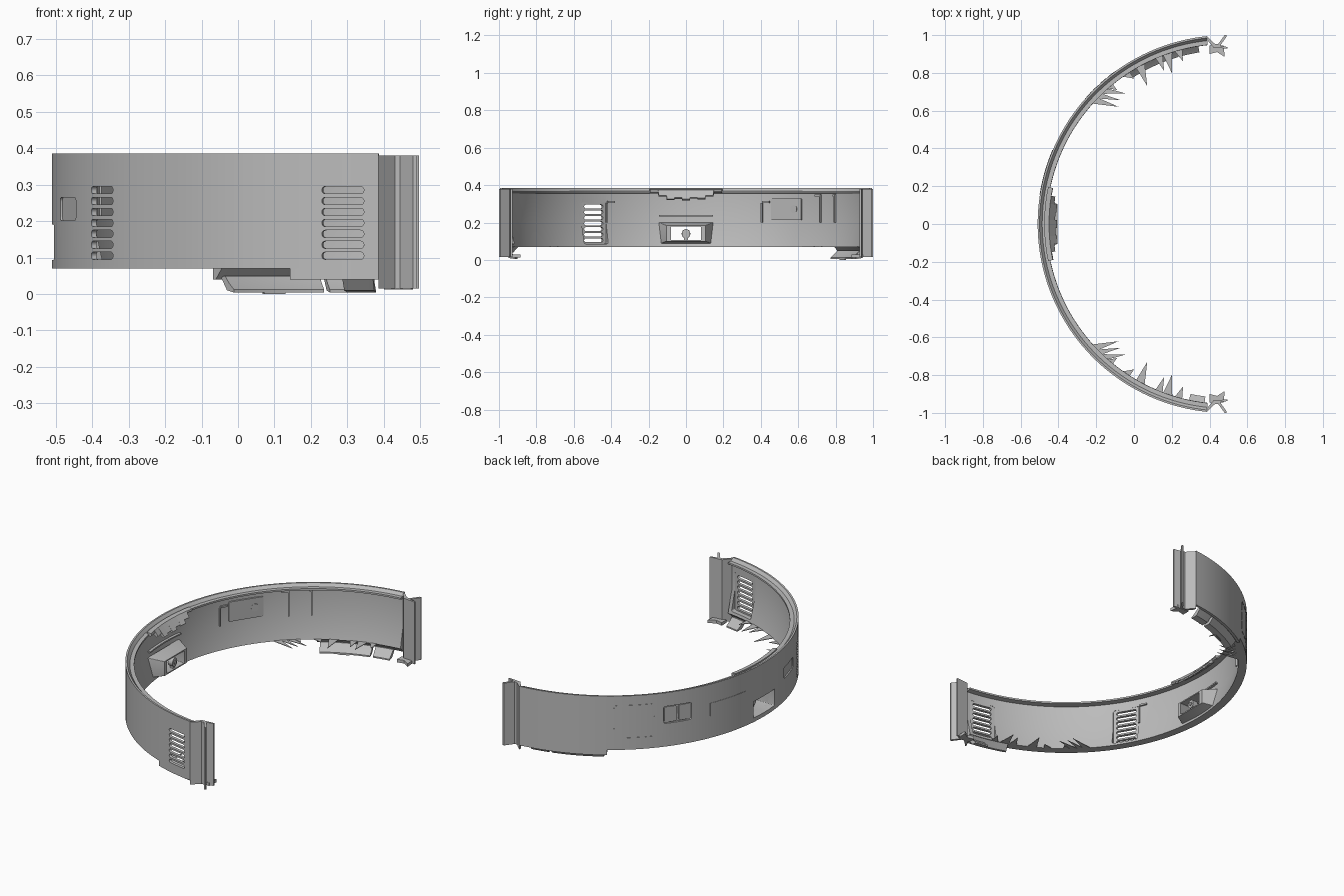
import bpy, bmesh, math
from math import radians, cos, sin, pi

CX = 0.49   # centre of the arc on x; outer radius is 1

if "Cube" in bpy.data.objects:
    bpy.data.objects.remove(bpy.data.objects["Cube"])

grey = bpy.data.materials.new("plain_grey")
grey.use_nodes = True
grey.diffuse_color = (0.5, 0.5, 0.5, 1)
grey.node_tree.nodes["Principled BSDF"].inputs["Base Color"].default_value = (0.5, 0.5, 0.5, 1)


def polar(deg, r, z):
    return (CX + r * cos(radians(deg)), r * sin(radians(deg)), z)


def shade(ob):
    bpy.ops.object.select_all(action='DESELECT')
    ob.select_set(True)
    bpy.context.view_layer.objects.active = ob
    bpy.ops.object.shade_smooth_by_angle(angle=radians(25))


def finish(name, bm, smooth=True):
    bmesh.ops.recalc_face_normals(bm, faces=bm.faces)
    mesh = bpy.data.meshes.new(name)
    bm.to_mesh(mesh)
    bm.free()
    mesh.materials.append(grey)
    ob = bpy.data.objects.new(name, mesh)
    bpy.context.collection.objects.link(ob)
    if smooth:
        shade(ob)
    return ob


def loft(bm, rings):
    """Skin a list of closed point rings and cap both ends."""
    rows = [[bm.verts.new(p) for p in ring] for ring in rings]
    n = len(rows[0])
    for a, b in zip(rows, rows[1:]):
        for i in range(n):
            j = (i + 1) % n
            bm.faces.new((a[i], a[j], b[j], b[i]))
    bm.faces.new(rows[0])
    bm.faces.new(rows[-1][::-1])


def arc(name, start, end, profile):
    """Sweep an (r, z) profile around the centre between two angles."""
    steps = max(1, round(abs(end - start) / 2))
    bm = bmesh.new()
    loft(bm, [[polar(start + (end - start) * k / steps, r, z) for r, z in profile]
              for k in range(steps + 1)])
    return finish(name, bm)


def band(r0, r1, z0, z1):
    return [(r0, z0), (r1, z0), (r1, z1), (r0, z1)]


def rounded(w, h, c, seg=4):
    """Rounded rectangle outline about the origin."""
    pts = []
    for q, (sx, sy) in enumerate([(1, 1), (-1, 1), (-1, -1), (1, -1)]):
        for k in range(seg + 1):
            a = (q + k / seg) * pi / 2
            pts.append((sx * (w / 2 - c) + c * cos(a), sy * (h / 2 - c) + c * sin(a)))
    return pts


def plate(bm, deg, z, w, h, c, r0, r1, taper=(1, 1)):
    """Rounded plate on the wall, running radially from r0 to r1."""
    out = rounded(w, h, c)
    loft(bm, [[polar(deg + math.degrees(u * tx), r, z + v * ty) for u, v in out]
              for r, tx, ty in ((r0, 1, 1), (r1, *taper))])


def single_plate(name, *args):
    bm = bmesh.new()
    plate(bm, *args)
    return finish(name, bm)


def cut(objects, plates):
    """Cut a set of plates out of the given objects."""
    bm = bmesh.new()
    for args in plates:
        plate(bm, *args)
    cutter = finish("cutter", bm, False)
    cutter.hide_render = True
    for ob in objects:
        mod = ob.modifiers.new("cut", 'BOOLEAN')
        mod.object = cutter
        mod.operation = 'DIFFERENCE'
        mod.solver = 'EXACT'
        bpy.context.view_layer.update()
        dg = bpy.context.evaluated_depsgraph_get()
        mesh = bpy.data.meshes.new_from_object(ob.evaluated_get(dg))
        ob.modifiers.clear()
        ob.data = mesh
        shade(ob)
    bpy.data.objects.remove(cutter)


def prism(name, outline, z0, z1):
    bm = bmesh.new()
    loft(bm, [[(x, y, z) for x, y in outline] for z in (z0, z1)])
    return finish(name, bm, False)


# Thin curved wall with an inward rim ledge and a sloping lower face
shell = arc("curved_wall", 96, 264, [
    (1, 0.07), (1, 0.385), (0.99, 0.385), (0.976, 0.368), (0.953, 0.368), (0.953, 0.358),
    (0.983, 0.354), (0.983, 0.2), (0.952, 0.07)])

# Sensor housing tapering inwards
housing = single_plate("sensor_housing", 180, 0.142, 0.298, 0.118, 0.004, 0.985, 0.9, (0.78, 0.72))

# Flat recesses behind the vents, then vents, sensor window and shallow outer seams
vents = (258.3, 210.2)
cut([shell], [(deg, 0.197, 0.155, 0.222, 0.01, 0.8, 0.985) for deg in vents])
slots = [(deg, 0.105 + 0.03 * k, 0.118, 0.02, 0.0095, 0.9, 1.05) for deg in vents for k in range(7)]
window = (180, 0.142, 0.17, 0.06, 0.003, 0.85, 1.05, (1.2, 1.8))
seams = [(146, 0.255, 0.16, 0.1, 0.012, 0.99, 1.05), (196.5, 0.233, 0.15, 0.064, 0.012, 0.994, 1.05)]
cut([shell, housing], slots + seams + [window])

# Lens held in the window
single_plate("lens_barrel", 180, 0.14, 0.05, 0.05, 0.0249, 0.9, 0.93)
single_plate("lens_core", 180, 0.14, 0.022, 0.022, 0.0109, 0.895, 0.91)
arc("lens_stalk", 179.4, 180.6, band(0.905, 0.925, 0.105, 0.12))

# Outer latch plates and inner connector panel
single_plate("latch_left", 143.7, 0.255, 0.07, 0.09, 0.01, 0.986, 0.996)
single_plate("latch_right", 148.4, 0.255, 0.07, 0.09, 0.01, 0.986, 0.996)
single_plate("connector_panel", 146.6, 0.27, 0.2, 0.115, 0.006, 0.986, 0.976)
single_plate("connector_button", 143.7, 0.272, 0.044, 0.044, 0.0219, 0.98, 0.971)

# Dashed outline and bracket seam on the outside
for z in (0.135, 0.325):
    for k in range(4):
        arc("dash", 126.6 + 3 * k, 128.8 + 3 * k, band(0.995, 1.002, z, z + 0.005))
for deg in (126, 138.2):
    for k in range(3):
        arc("dash_upright", deg, deg + 0.3, band(0.995, 1.002, 0.15 + 0.06 * k, 0.195 + 0.06 * k))
arc("bracket_seam", 157, 171, band(0.995, 1.002, 0.27, 0.274))
arc("bracket_seam_upright", 157, 157.3, band(0.995, 1.002, 0.2, 0.272))

# Raised ribs on the inside
arc("housing_rib", 171.5, 188.5, band(0.968, 0.985, 0.232, 0.24))
for deg, top, side in ((205.4, 0.315, -2.5), (155.3, 0.315, -2.5), (132.5, 0.35, 2.5), (125.3, 0.35, 1)):
    arc("rib_upright", deg, deg + 0.5, band(0.973, 0.985, 0.2, top - 0.01))
    arc("rib_top", deg, deg + side, band(0.973, 0.985, top - 0.01, top))

# Ragged shelf under the rim
for k, depth in enumerate((0.01, 0.03, 0.045, 0.04, 0.05, 0.042, 0.048, 0.03, 0.012)):
    deg = 168.3 + 2.6 * k
    arc("rim_shelf", deg, deg + 2.6, [
        (0.965, 0.378), (0.94, 0.375), (0.948 - depth, 0.375 - depth),
        (0.956 - depth, 0.368 - depth), (0.96, 0.36)])

# Parts that repeat at both ends
for s, side, reach, ledges in ((1, "back", 124, ((99, 105), (106, 123))),
                               (-1, "front", 110.3, ((97, 102),))):
    # Deeper wall near the end and the bent ledge beneath it
    arc(side + "_skirt", s * 96, s * reach, [(1, 0.071), (1, 0.04), (0.985, 0.04), (0.955, 0.071)])
    for a, b in ledges:
        arc(side + "_ledge", s * a, s * b, [
            (0.985, 0.046), (0.955, 0.01), (0.92, 0.004), (0.92, 0.012), (0.945, 0.03), (0.965, 0.05)])
    # Thin notched end channel, its inner fin and its foot
    outline = [(0.385, 0.9945), (0.43, 0.952), (0.445, 0.952), (0.48, 1), (0.491, 1),
               (0.491, 0.993), (0.456, 0.944), (0.496, 0.937), (0.496, 0.928),
               (0.42, 0.935), (0.385, 0.978)]
    prism(side + "_end_channel", [(x, s * y) for x, y in outline], 0.015, 0.38)
    foot = [(0.4, 0.945), (0.475, 0.945), (0.48, 0.885), (0.44, 0.91), (0.4, 0.9)]
    prism(side + "_foot", [(x, s * y) for x, y in foot], 0.012, 0.03)
    # Thin spikes along the lower inner edge: base angle, half width, tip x and y
    for deg, half, x, y in ((137, 1.3, -0.08, 0.62), (135, 1.1, -0.07, 0.655),
                            (132.8, 1.3, -0.04, 0.69), (130.3, 1.2, -0.09, 0.71),
                            (124, 1.5, 0, 0.77), (118.5, 1.6, 0.07, 0.73),
                            (112, 1.3, 0.16, 0.81), (109, 1.6, 0.2, 0.8), (105.5, 1.3, 0.26, 0.86)):
        tri = [polar(s * (deg - half), 0.96, 0)[:2], (x, s * y), polar(s * (deg + half), 0.96, 0)[:2]]
        prism(side + "_spike", tri, 0.07, 0.073)
# Lowest tip of the ragged ledge
arc("ledge_tip", 113, 117, band(0.92, 0.93, 0, 0.01))
